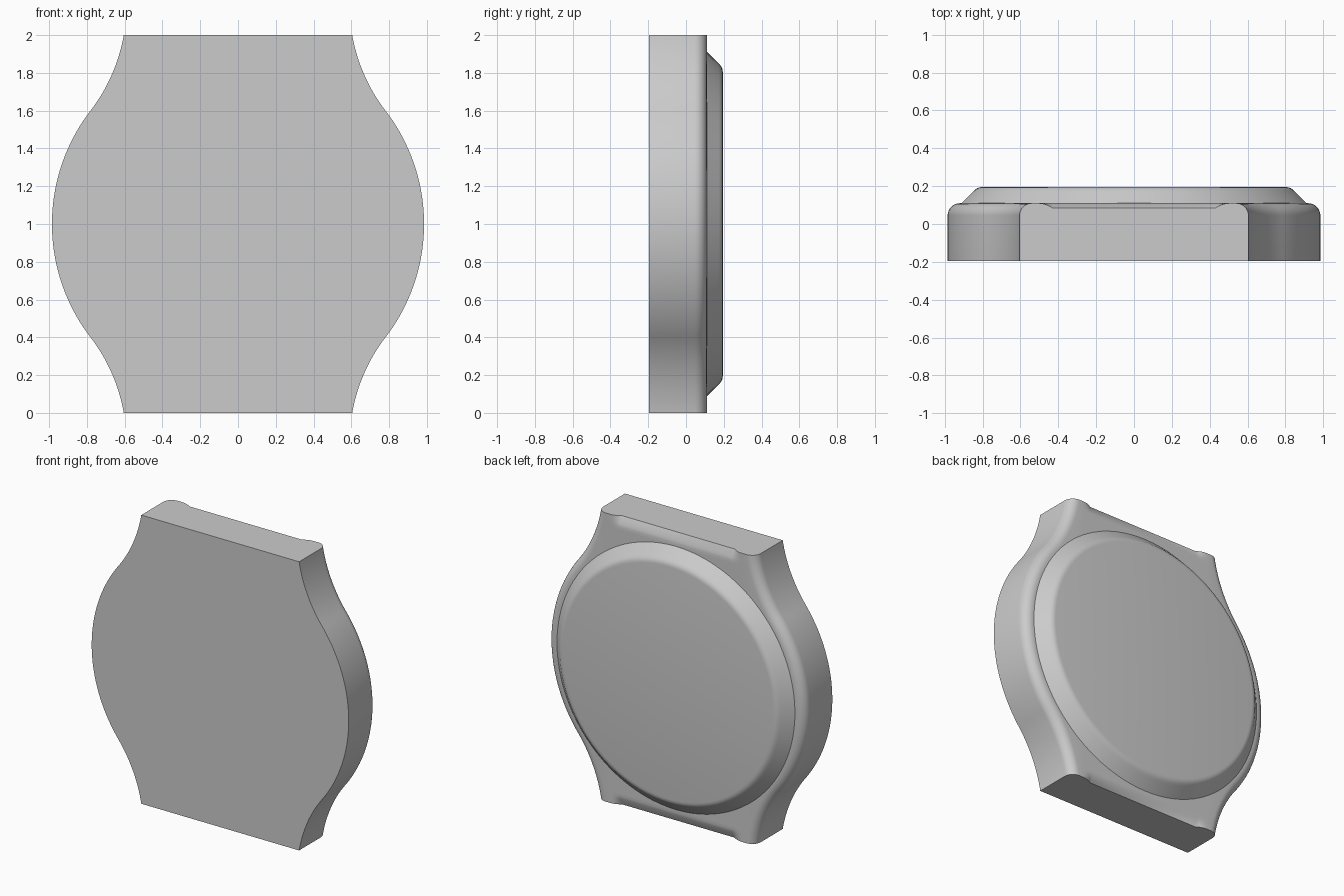
import bpy, bmesh, math

if "Cube" in bpy.data.objects:
    bpy.data.objects.remove(bpy.data.objects["Cube"])

R, LUG_R = 0.985, 0.918          # round case radius, concave lug radius
LUG_X, LUG_Z = 1.509, 1.159      # lug arc centre, measured from case centre
TOP, FRONT, FILLET = 0.11, -0.195, 0.065


def half_width(z, inset):
    """Half-width of the case outline at height z from centre, inset inwards."""
    z = abs(z)
    if z < (R - inset) * 0.609:
        return math.sqrt((R - inset) ** 2 - z * z)
    return LUG_X - math.sqrt((LUG_R + inset) ** 2 - (z - LUG_Z) ** 2)


def finish(bm, name):
    bmesh.ops.recalc_face_normals(bm, faces=bm.faces)
    mesh = bpy.data.meshes.new(name)
    bm.to_mesh(mesh)
    bm.free()
    obj = bpy.data.objects.new(name, mesh)
    bpy.context.collection.objects.link(obj)
    bpy.context.view_layer.objects.active = obj
    obj.select_set(True)
    bpy.ops.object.shade_smooth_by_angle(angle=math.radians(30))
    obj.select_set(False)
    return obj


def section(z):
    """Closed cross-section: flat front, rounded back edges, strap notch at ends."""
    half = [(half_width(z, 0), FRONT)]
    for i in range(9):
        a = i / 8 * math.pi / 2
        half.append((half_width(z, FILLET * (1 - math.cos(a))),
                     TOP - FILLET * (1 - math.sin(a))))
    drop = 0.026 * max(0, (abs(z) - 0.935) / 0.065) ** 1.3
    for i in range(6):
        t = i / 5
        half.append((0.505 - 0.075 * t, TOP - drop * t * t))
    return half + [(-x, y) for x, y in reversed(half)]


# Case body: loft of cross-sections from the lower lugs to the upper lugs
levels = [i / 40 * 0.935 for i in range(41)] + [0.935 + 0.065 * i / 6 for i in range(1, 7)]
levels = [-z for z in reversed(levels[1:])] + levels
bm = bmesh.new()
rings = [[bm.verts.new((x, y, z + 1)) for x, y in section(z)] for z in levels]
for a, b in zip(rings, rings[1:]):
    for i in range(len(a)):
        j = (i + 1) % len(a)
        bm.faces.new((a[i], a[j], b[j], b[i]))
bm.faces.new(rings[0])
bm.faces.new(rings[-1])
finish(bm, "watch_case")

# Raised back cover: turned disc with a sloped, softly rounded rim
profile = [(0.912, 0.08), (0.912, 0.11), (0.85, 0.172), (0.841, 0.181),
           (0.831, 0.188), (0.82, 0.193), (0.805, 0.195)]
N = 96
bm = bmesh.new()
rings = [[bm.verts.new((r * math.cos(2 * math.pi * k / N), y,
                        1 + r * math.sin(2 * math.pi * k / N))) for k in range(N)]
         for r, y in profile]
for a, b in zip(rings, rings[1:]):
    for k in range(N):
        j = (k + 1) % N
        bm.faces.new((a[k], a[j], b[j], b[k]))
bm.faces.new(rings[0])
bm.faces.new(rings[-1])
finish(bm, "back_cover")
